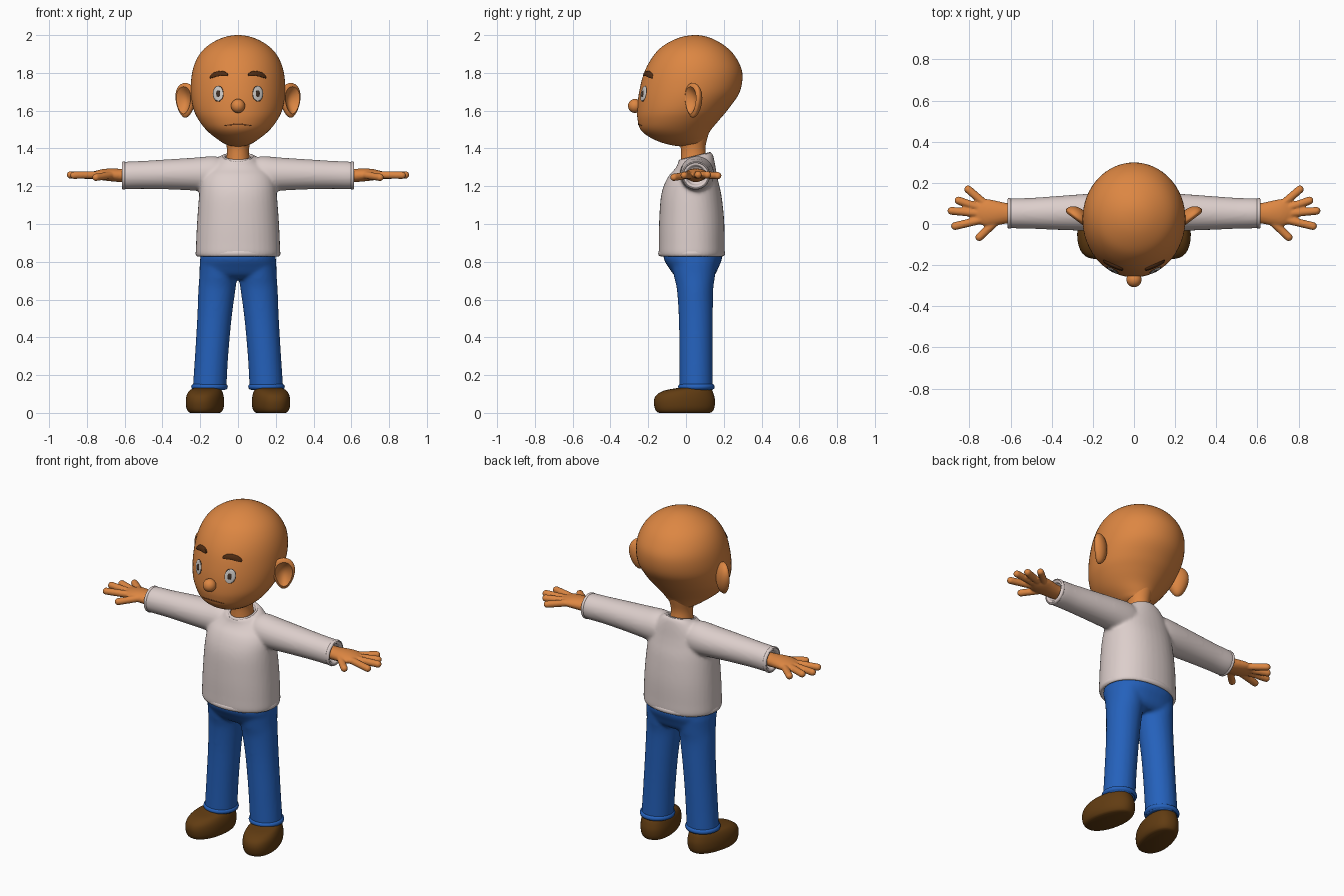
import bpy, bmesh, math
from mathutils import Vector
from mathutils.bvhtree import BVHTree

if "Cube" in bpy.data.objects:
    bpy.data.objects.remove(bpy.data.objects["Cube"])


def material(name, rgb):
    m = bpy.data.materials.new(name)
    m.diffuse_color = (*rgb, 1)
    m.use_nodes = True
    m.node_tree.nodes["Principled BSDF"].inputs["Base Color"].default_value = m.diffuse_color
    return m


SKIN = material("skin", (0.72, 0.24, 0.055))
SHIRT = material("shirt_cloth", (0.72, 0.62, 0.60))
DENIM = material("blue_denim", (0.018, 0.12, 0.50))
BROWN = material("brown_leather", (0.12, 0.045, 0.006))
HAIR = material("brow_hair", (0.08, 0.025, 0.006))
WHITE = material("eye_white", (0.60, 0.58, 0.56))
DARK = material("pupil_dark", (0.05, 0.03, 0.02))
LIP = material("lip_line", (0.20, 0.06, 0.015))


def finish(name, bm, mat, mirror=False, voxel=0, smooth=4):
    """Turn a bmesh into a smooth object, optionally mirrored and fused."""
    bmesh.ops.recalc_face_normals(bm, faces=bm.faces)
    for f in bm.faces:
        f.smooth = True
    me = bpy.data.meshes.new(name)
    bm.to_mesh(me)
    bm.free()
    me.materials.append(mat)
    ob = bpy.data.objects.new(name, me)
    bpy.context.collection.objects.link(ob)
    if mirror:
        ob.modifiers.new("mirror", 'MIRROR').use_mirror_merge = False
    if voxel:
        r = ob.modifiers.new("fuse", 'REMESH')
        r.mode, r.voxel_size, r.use_smooth_shade = 'VOXEL', voxel, True
        s = ob.modifiers.new("soften", 'SMOOTH')
        s.factor, s.iterations = 0.5, smooth
    else:
        bpy.context.view_layer.objects.active = ob
        ob.select_set(True)
        bpy.ops.object.shade_smooth_by_angle(angle=math.radians(50))
        ob.select_set(False)
    return ob


def spline(secs, steps):
    """Smooth in-between sections; tiny end sections become round poles."""
    s = [Vector(p) for p in secs]

    def phantom(a, b):
        if a[3] < 0.01:
            return Vector((*b[:3], -b[3], -b[4]))
        return 2 * a - b
    s = [phantom(s[0], s[1])] + s + [phantom(s[-1], s[-2])]
    out = []
    for i in range(1, len(s) - 2):
        p0, p1, p2, p3 = s[i - 1:i + 3]
        for k in range(steps):
            t = k / steps
            out.append(0.5 * (2 * p1 + (p2 - p0) * t + (2 * p0 - 5 * p1 + 4 * p2 - p3) * t * t
                              + (3 * p1 - p0 - 3 * p2 + p3) * t ** 3))
    return out + [s[-2]]


def loft(bm, secs, axis='z', n=40, power=2.0, steps=4, warp=None):
    """Section: (position on axis, centre 1, centre 2, radius 1, radius 2)."""
    rings = []
    for t, c1, c2, r1, r2 in spline(secs, steps):
        ring = []
        for i in range(n):
            a = 2 * math.pi * i / n
            c, s = math.cos(a), math.sin(a)
            u = c1 + r1 * math.copysign(abs(c) ** (2 / power), c)
            v = c2 + r2 * math.copysign(abs(s) ** (2 / power), s)
            co = Vector((u, v, t) if axis == 'z' else (t, u, v))
            ring.append(bm.verts.new(warp(co) if warp else co))
        rings.append(ring)
    for a, b in zip(rings, rings[1:]):
        for i in range(n):
            bm.faces.new((a[i], a[(i + 1) % n], b[(i + 1) % n], b[i]))
    bm.faces.new(rings[0])
    bm.faces.new(rings[-1])


def band(name, mat, centre, r1, r2, thick, height, axis='z', mirror=False, tilt=0):
    """Rolled cloth edge: an elliptical ring."""
    bm, n, m = bmesh.new(), 48, 8
    grid = []
    for i in range(n):
        a = 2 * math.pi * i / n
        row = []
        for j in range(m):
            b = 2 * math.pi * j / m
            u = (r1 + thick * math.cos(b)) * math.cos(a)
            v = (r2 + thick * math.cos(b)) * math.sin(a)
            w = height * math.sin(b) + tilt * v
            row.append(bm.verts.new(Vector(centre) + Vector((u, v, w) if axis == 'z' else (w, u, v))))
        grid.append(row)
    for i in range(n):
        for j in range(m):
            k, l = (i + 1) % n, (j + 1) % m
            bm.faces.new((grid[i][j], grid[k][j], grid[k][l], grid[i][l]))
    finish(name, bm, mat, mirror)


def capsule(bm, a, b, r):
    a, b = Vector(a), Vector(b)
    q = (b - a).to_track_quat('Z', 'Y')
    for v in bmesh.ops.create_uvsphere(bm, u_segments=16, v_segments=9, radius=r)['verts']:
        v.co = (b if v.co.z > 0 else a) + q @ v.co


# Head: side profile given as z, front y, back y, half width
profile = [(2.0, .05, .05, .001), (1.985, -.04, .13, .085), (1.94, -.125, .21, .165),
           (1.88, -.18, .265, .215), (1.8, -.222, .298, .243), (1.7, -.248, .285, .25),
           (1.61, -.258, .225, .236), (1.55, -.256, .175, .208), (1.495, -.237, .13, .165),
           (1.45, -.175, .105, .11), (1.42, -.09, .085, .06), (1.41, .0, .0, .001)]
bm = bmesh.new()
loft(bm, [(z, 0, (f + b) / 2, w, max((b - f) / 2, .001)) for z, f, b, w in profile], n=64, steps=5)
face = BVHTree.FromBMesh(bm)
finish("head", bm, SKIN)

# Neck
bm = bmesh.new()
loft(bm, [(1.29, 0, .045, .07, .075), (1.36, 0, .04, .06, .066),
          (1.41, 0, .037, .06, .066), (1.48, 0, .035, .075, .085)])
finish("neck", bm, SKIN)

# Nose
bm = bmesh.new()
bmesh.ops.create_uvsphere(bm, u_segments=24, v_segments=14, radius=.037)
bmesh.ops.translate(bm, verts=bm.verts, vec=(0, -.27, 1.625))
finish("nose", bm, SKIN)

# Ears: hollowed cups turned half forward
bm = bmesh.new()
bmesh.ops.create_uvsphere(bm, u_segments=32, v_segments=28, radius=1)
side, out = Vector((.8, .6, 0)), Vector((.6, -.8, 0))
for v in bm.verts:
    x, y, z = v.co
    if z > 0:
        z = .5 * z - .9 * max(0, 1 - (x * x + y * y) / .6)
    v.co = (Vector((.28, .035, 1.655)) + side * x * .06 * (1 + .25 * y)
            + Vector((0, 0, .092 * y)) + out * z * .045)
finish("ears", bm, SKIN, mirror=True)


def plate(name, mat, cx, cz, rx, rz, lift, bend=0, tilt=0, power=2, mirror=True):
    """Thin domed plate laid on the face."""
    bm, n, rings = bmesh.new(), 32, []
    for r in (1.0, .93, .75, .5, .25, .02):
        ring = []
        for i in range(n):
            a = 2 * math.pi * i / n
            u = r * math.copysign(abs(math.cos(a)) ** (2 / power), math.cos(a))
            w = r * math.copysign(abs(math.sin(a)) ** (2 / power), math.sin(a))
            x, z = cx + rx * u, cz + rz * w + bend * (1 - u * u) + tilt * u
            y = face.ray_cast(Vector((x, -1, z)), Vector((0, 1, 0)))[0].y
            y += .003 if r == 1 else -lift * (1 - .35 * r * r)
            ring.append(bm.verts.new((x, y, z)))
        rings.append(ring)
    for a, b in zip(rings, rings[1:]):
        for i in range(n):
            bm.faces.new((a[i], a[(i + 1) % n], b[(i + 1) % n], b[i]))
    bm.faces.new(rings[-1])
    finish(name, bm, mat, mirror)


# Face details
plate("eye_rims", DARK, .105, 1.69, .030, .044, .003)
plate("eye_whites", WHITE, .105, 1.69, .027, .041, .006)
plate("pupils", DARK, .105, 1.69, .011, .018, .009, power=3)
plate("eyebrows", HAIR, .102, 1.782, .05, .014, .013, bend=.014, tilt=-.007, power=2.6)
plate("mouth", LIP, 0, 1.519, .078, .004, .003, bend=.009, mirror=False)


# Shirt: torso and sleeves fused, hollow at every opening
def collar_tilt(co):
    co.z += max(0, min(1, (co.z - 1.27) / .07)) * (co.y - .05) * .25
    return co


bm = bmesh.new()
loft(bm, [(.875, 0, .03, .195, .145), (.835, 0, .03, .2, .15), (.832, 0, .03, .222, .172),
          (.9, 0, .03, .222, .174), (1.02, 0, .03, .216, .172), (1.15, 0, .028, .206, .16),
          (1.23, 0, .032, .195, .138), (1.29, 0, .045, .165, .112), (1.33, 0, .05, .125, .097),
          (1.358, 0, .048, .088, .086), (1.356, 0, .046, .068, .07), (1.33, 0, .045, .064, .068)],
     power=2.2, warp=collar_tilt)
loft(bm, [(.07, .06, 1.26, .08, .085), (.13, .058, 1.263, .09, .096), (.22, .057, 1.264, .09, .088),
          (.36, .054, 1.263, .083, .080), (.5, .052, 1.26, .075, .074), (.61, .052, 1.257, .071, .071),
          (.612, .052, 1.257, .053, .053), (.585, .052, 1.257, .05, .05)], axis='x')
finish("shirt", bm, SHIRT, mirror=True, voxel=.009, smooth=6)
band("shirt_hem", SHIRT, (0, .03, .845), .219, .171, .006, .014)
band("collar", SHIRT, (0, .047, 1.352), .075, .079, .008, .009, tilt=.25)
band("sleeve_cuffs", SHIRT, (.606, .052, 1.257), .069, .069, .006, .009, axis='x', mirror=True)

# Hands: palm, four fingers and a thumb fused
bm = bmesh.new()
loft(bm, [(.57, .052, 1.257, .046, .034), (.62, .052, 1.257, .05, .035), (.67, .053, 1.26, .06, .034),
          (.72, .055, 1.261, .066, .029), (.765, .055, 1.26, .05, .018)], axis='x')
for a, b, z in (((.715, .09), (.806, .168), 1.256), ((.74, .075), (.853, .114), 1.26),
                ((.74, .05), (.887, .064), 1.26), ((.735, .022), (.870, -.01), 1.258),
                ((.665, .018), (.752, -.064), 1.247)):
    capsule(bm, (*a, 1.26), (*b, z), .02)
finish("hands", bm, SKIN, mirror=True, voxel=.006, smooth=3)

# Trousers: hips and legs fused
bm = bmesh.new()
loft(bm, [(.885, 0, .035, .19, .145), (.82, 0, .036, .2, .155), (.77, 0, .04, .2, .132),
          (.73, 0, .045, .198, .108), (.71, 0, .05, .17, .08)], power=2.3)
loft(bm, [(.8, .105, .042, .098, .12), (.72, .105, .045, .1, .108), (.65, .112, .048, .098, .096),
          (.5, .125, .052, .091, .09), (.3, .14, .053, .088, .088), (.12, .151, .054, .089, .088)])
finish("trousers", bm, DENIM, mirror=True, voxel=.01, smooth=5)
band("trouser_cuffs", DENIM, (.151, .055, .138), .087, .087, .01, .014, mirror=True)


# Shoes: rounded, toes turned slightly outward
def toe_out(co):
    a, y = math.radians(12), co.y - .08
    wide = co.x * (1 + .06 * math.sin(-y * 14))
    return Vector((.155 + wide * math.cos(a) - y * math.sin(a),
                   .08 + wide * math.sin(a) + y * math.cos(a), co.z))


bm = bmesh.new()
loft(bm, [(.0, 0, -.01, .068, .135), (.008, 0, -.01, .08, .15), (.03, 0, -.01, .089, .16),
          (.065, 0, -.01, .091, .163), (.095, 0, -.006, .087, .153), (.118, 0, .01, .078, .128),
          (.13, 0, .035, .066, .09), (.137, 0, .05, .05, .06)], power=2.4, warp=toe_out)
finish("shoes", bm, BROWN, mirror=True)
